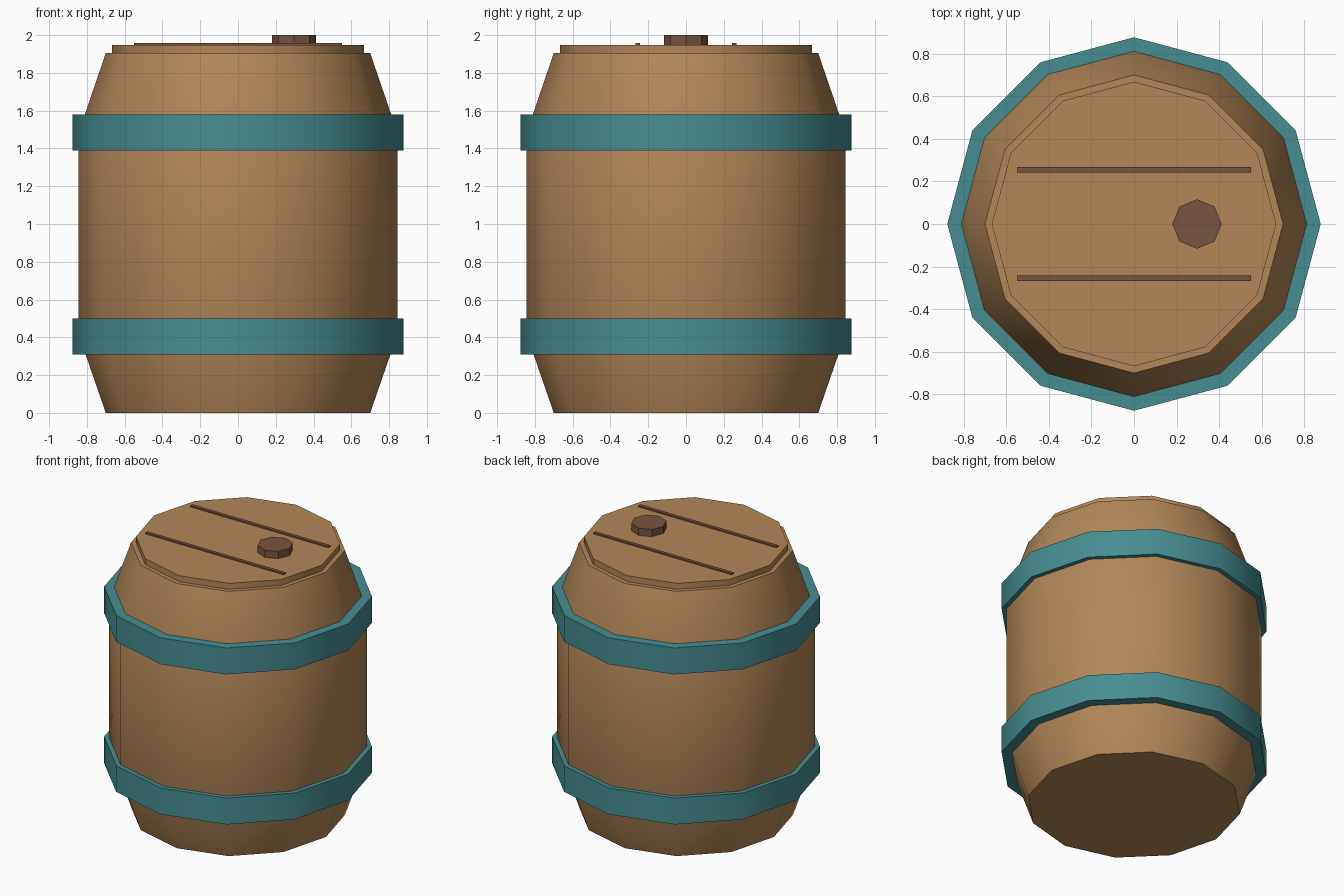
import bpy
import bmesh
import math

if "Cube" in bpy.data.objects:
    bpy.data.objects.remove(bpy.data.objects["Cube"])


def material(name, rgb):
    m = bpy.data.materials.new(name)
    m.diffuse_color = (*rgb, 1.0)
    m.use_nodes = True
    m.node_tree.nodes["Principled BSDF"].inputs["Base Color"].default_value = m.diffuse_color
    return m


WOOD = material("warm_wood", (0.448, 0.242, 0.095))
TEAL = material("teal_metal", (0.061, 0.270, 0.283))
DARK = material("dark_wood", (0.178, 0.089, 0.053))


def add_object(name, bm, mat, smooth=False):
    bmesh.ops.recalc_face_normals(bm, faces=bm.faces)
    mesh = bpy.data.meshes.new(name)
    bm.to_mesh(mesh)
    bm.free()
    mesh.materials.append(mat)
    obj = bpy.data.objects.new(name, mesh)
    bpy.context.collection.objects.link(obj)
    if smooth:
        bpy.ops.object.select_all(action='DESELECT')
        obj.select_set(True)
        bpy.context.view_layer.objects.active = obj
        bpy.ops.object.shade_smooth_by_angle(angle=math.radians(35))
    return obj


def turned(name, profile, sides, mat, x=0.0, closed=False, smooth=True):
    """Sweep (radius, z) points round the z axis; closed makes a hollow ring."""
    bm = bmesh.new()
    loops = []
    for r, z in profile:
        loops.append([bm.verts.new((x + r * math.cos(2 * math.pi * i / sides),
                                    r * math.sin(2 * math.pi * i / sides), z))
                      for i in range(sides)])
    pairs = list(zip(loops, loops[1:]))
    if closed:
        pairs.append((loops[-1], loops[0]))
    else:
        bm.faces.new(loops[0])
        bm.faces.new(loops[-1])
    for a, b in pairs:
        for i in range(sides):
            j = (i + 1) % sides
            bm.faces.new((a[i], a[j], b[j], b[i]))
    return add_object(name, bm, mat, smooth)


# Barrel body and raised lid
turned("barrel_body", [(0.70, 0), (0.845, 0.42), (0.845, 1.48), (0.70, 1.905)], 12, WOOD)
turned("lid", [(0.668, 1.90), (0.668, 1.948)], 12, WOOD)

# Two metal hoops
for name, z0, z1 in (("lower_hoop", 0.31, 0.50), ("upper_hoop", 1.39, 1.58)):
    turned(name, [(0.80, z0), (0.877, z0), (0.877, z1), (0.80, z1)], 12, TEAL, closed=True)

# Plank seams on the lid
for name, y in (("front_seam", -0.255), ("back_seam", 0.255)):
    bm = bmesh.new()
    bmesh.ops.create_cube(bm, size=1)
    bmesh.ops.scale(bm, vec=(1.10, 0.024, 0.018), verts=bm.verts)
    bmesh.ops.translate(bm, vec=(0, y, 1.949), verts=bm.verts)
    add_object(name, bm, DARK)

# Octagonal bung
turned("bung", [(0.116, 1.94), (0.116, 2.0)], 8, DARK, x=0.296, smooth=False)
